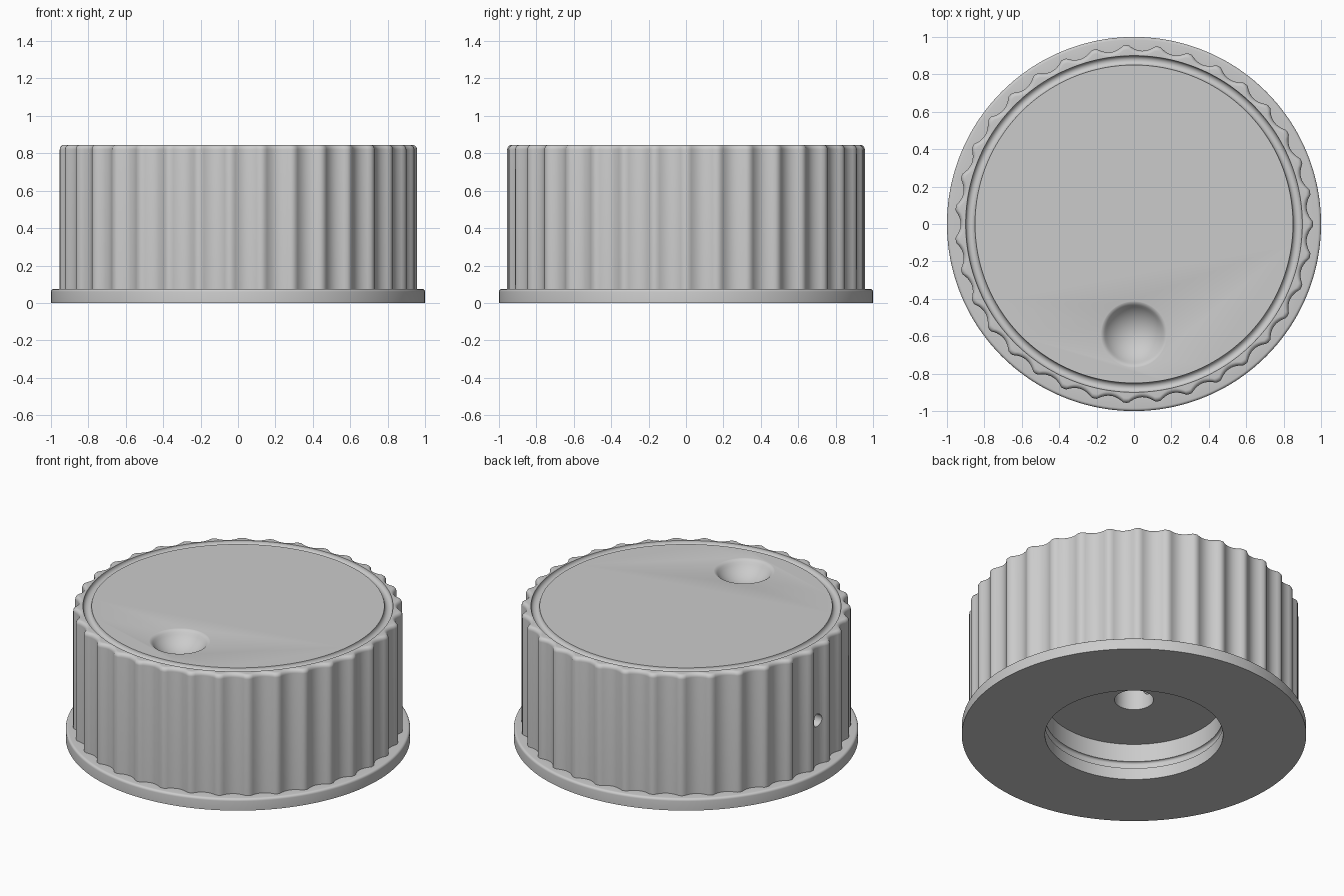
import bpy, bmesh
from math import sin, cos, pi, radians

FLUTES, DEPTH, TOP = 35, 0.03, 0.845

cube = bpy.data.objects.get("Cube")
if cube:
    bpy.data.objects.remove(cube, do_unlink=True)

grey = bpy.data.materials.new("satin grey")
grey.use_nodes = True
grey.diffuse_color = (0.6, 0.6, 0.6, 1)
grey.node_tree.nodes["Principled BSDF"].inputs["Base Color"].default_value = (0.6, 0.6, 0.6, 1)


def arc(cr, cz, rad, start, end, steps, fluted=False):
    """Profile points (radius, height, fluted) along a circular arc in degrees."""
    angles = [radians(start + (end - start) * i / steps) for i in range(steps + 1)]
    return [(cr + rad * cos(a), cz + rad * sin(a), fluted) for a in angles]


def flute_cut(angle):
    """Depth of the scalloped grip at an angle; a flute is centred on -x."""
    p = ((angle - pi) * FLUTES / (2 * pi)) % 1
    u = 2 * min(p, 1 - p)
    return DEPTH * max(0, 1 - (u / 0.85) ** 2)


def lathe(name, profile, segments):
    bm = bmesh.new()
    rings = []
    for r, z, fluted in profile:
        ring = []
        for i in range(segments):
            a = 2 * pi * i / segments
            rr = r - flute_cut(a) if fluted else r
            ring.append(bm.verts.new((rr * cos(a), rr * sin(a), z)))
        rings.append(ring)
    for upper, lower in zip(rings, rings[1:]):
        for i in range(segments):
            j = (i + 1) % segments
            bm.faces.new((upper[i], lower[i], lower[j], upper[j]))
    bm.faces.new(rings[0])
    bm.faces.new(rings[-1])
    bmesh.ops.recalc_face_normals(bm, faces=bm.faces)
    mesh = bpy.data.meshes.new(name)
    bm.to_mesh(mesh)
    bm.free()
    mesh.materials.append(grey)
    obj = bpy.data.objects.new(name, mesh)
    bpy.context.collection.objects.link(obj)
    return obj


# Top ring groove, fluted grip and base flange
profile = arc(0.875, TOP, 0.025, 180, 360, 10)
profile += arc(0.932, TOP - 0.025, 0.025, 90, 0, 6, True)
profile += [(0.957, 0.075, True)]
profile += arc(0.985, 0.06, 0.015, 90, 0, 4)
profile += [(1, 0, False)]
# Underside recess with a shallow undercut, then the shaft bore
profile += [(0.517, 0, False), (0.517, 0.075, False), (0.532, 0.075, False)]
profile += arc(0.517, 0.105, 0.015, 0, 90, 4)
profile += [(0.517, 0.235, False), (0.113, 0.235, False), (0.113, 0.65, False)]
knob = lathe("knob", profile, FLUTES * 12)

# Finger dimple cutter: a spherical bowl with a softened rim
bowl = arc(0, TOP + 0.094, 0.19, -89, -35, 12)
rim = arc(0.185, TOP - 0.035, 0.035, 145, 90, 6)
dimple = lathe("dimple_cutter", bowl + rim[1:] + [(0.185, TOP + 0.1, False)], 64)
dimple.location = (0, -0.59, 0.001)

# Set screw hole cutter, reaching into the shaft bore
screw = lathe("screw_hole_cutter", [(0.04, 0, False), (0.04, 1, False)], 32)
screw.location = (-0.05, 0, 0.36)
screw.rotation_euler = (0, -pi / 2, 0)

bpy.context.view_layer.update()
bpy.ops.object.select_all(action='DESELECT')
knob.select_set(True)
bpy.context.view_layer.objects.active = knob
for cutter in (dimple, screw):
    cutter.hide_render = True
    mod = knob.modifiers.new(cutter.name, 'BOOLEAN')
    mod.operation = 'DIFFERENCE'
    mod.solver = 'EXACT'
    mod.object = cutter
    bpy.ops.object.modifier_apply(modifier=mod.name)
    bpy.data.objects.remove(cutter, do_unlink=True)

bpy.ops.object.shade_smooth_by_angle(angle=radians(40))
